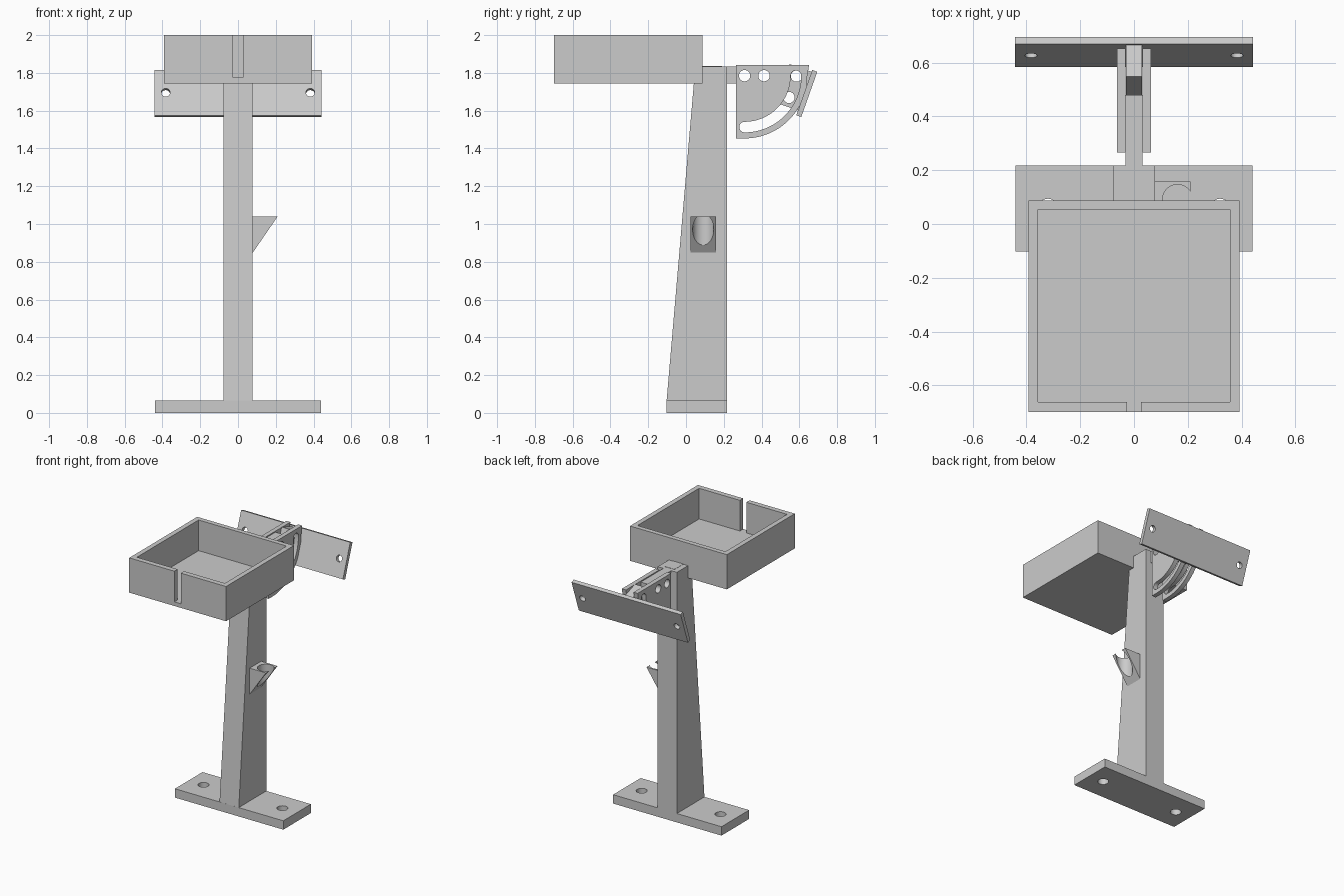
import bpy
import bmesh
from math import sin, cos, radians
from mathutils import Matrix, Vector

if "Cube" in bpy.data.objects:
    bpy.data.objects.remove(bpy.data.objects["Cube"], do_unlink=True)

grey = bpy.data.materials.new("plain grey")
grey.use_nodes = True
COLOUR = (0.6, 0.6, 0.6, 1)
grey.diffuse_color = COLOUR
grey.node_tree.nodes["Principled BSDF"].inputs["Base Color"].default_value = COLOUR


def finish(name, bm, frame=None):
    """Turn a bmesh into a named object, optionally placed by a matrix."""
    bmesh.ops.recalc_face_normals(bm, faces=bm.faces)
    if frame:
        bm.transform(frame)
    mesh = bpy.data.meshes.new(name)
    bm.to_mesh(mesh)
    bm.free()
    mesh.materials.append(grey)
    obj = bpy.data.objects.new(name, mesh)
    bpy.context.collection.objects.link(obj)
    return obj


def block(name, low, high, frame=None):
    low, high = Vector(low), Vector(high)
    bm = bmesh.new()
    bmesh.ops.create_cube(bm, size=1)
    bm.transform(Matrix.Translation((low + high) / 2) @ Matrix.Diagonal((*(high - low), 1)))
    return finish(name, bm, frame)


def prism(name, profile, x0, x1):
    """Extrude a (y, z) profile from x0 to x1."""
    bm = bmesh.new()
    face = bm.faces.new([bm.verts.new((x0, y, z)) for y, z in profile])
    out = bmesh.ops.extrude_face_region(bm, geom=[face])
    moved = [v for v in out["geom"] if isinstance(v, bmesh.types.BMVert)]
    bmesh.ops.translate(bm, verts=moved, vec=(x1 - x0, 0, 0))
    return finish(name, bm)


def rod(centre, radius, axis, frame=None, length=0.5):
    turn = {"X": Matrix.Rotation(radians(90), 4, "Y"),
            "Y": Matrix.Rotation(radians(90), 4, "X"),
            "Z": Matrix()}[axis]
    bm = bmesh.new()
    bmesh.ops.create_cone(bm, cap_ends=True, segments=48, radius1=radius,
                          radius2=radius, depth=length)
    bm.transform(Matrix.Translation(centre) @ turn)
    return finish("hole_cutter", bm, frame)


def activate(obj):
    bpy.ops.object.select_all(action="DESELECT")
    obj.select_set(True)
    bpy.context.view_layer.objects.active = obj


def cut(obj, *cutters):
    """Subtract the cutters, then discard them."""
    for cutter in cutters:
        cutter.hide_render = True
        activate(obj)
        mod = obj.modifiers.new("cut", "BOOLEAN")
        mod.operation = "DIFFERENCE"
        mod.solver = "EXACT"
        mod.object = cutter
        bpy.ops.object.modifier_apply(modifier=mod.name)
        bpy.data.objects.remove(cutter, do_unlink=True)
    activate(obj)
    bpy.ops.object.shade_smooth_by_angle(angle=radians(25))


def arc(centre, radius, start, end, steps=24):
    angles = [radians(start + (end - start) * i / steps) for i in range(steps + 1)]
    return [(centre[0] + radius * cos(a), centre[1] + radius * sin(a)) for a in angles]


# Foot plate with two screw holes
base = block("base_plate", (-0.44, -0.103, 0), (0.44, 0.217, 0.065))
cut(base, *[rod((s * 0.32, 0.057, 0), 0.037, "Z") for s in (-1, 1)])

# Tapered column with a raised rear top
prism("column", [(-0.103, 0.06), (0.217, 0.06), (0.217, 1.835), (0.087, 1.835),
                 (0.087, 1.75), (0.042, 1.75)], -0.078, 0.078)

# Open tray with a slot in its front wall, and its joining tab
tray = block("tray", (-0.393, -0.7, 1.745), (0.393, 0.088, 2))
cut(tray, block("tray_cutter", (-0.357, -0.662, 1.775), (0.357, 0.053, 2.1)),
    block("slot_cutter", (-0.026, -0.8, 1.775), (0.026, -0.6, 2.1)))
block("tray_tab", (-0.04, 0.08, 1.76), (0.04, 0.19, 1.837))

# Wedge holder on the side of the column, bored from top to bottom
bm = bmesh.new()
wedge = [bm.verts.new((x, 0.024, z)) for x, z in ((0.076, 0.845), (0.21, 1.04), (0.076, 1.04))]
out = bmesh.ops.extrude_face_region(bm, geom=[bm.faces.new(wedge)])
bmesh.ops.translate(bm, vec=(0, 0.134, 0),
                    verts=[v for v in out["geom"] if isinstance(v, bmesh.types.BMVert)])
holder = finish("side_holder", bm)
cut(holder, rod((0.162, 0.091, 0.95), 0.056, "Z"))

# Arm reaching back from the column
PIVOT = (0.31, 1.785)
pivot_holes = (PIVOT[0], PIVOT[0] + 0.103)
arm = block("rear_arm", (-0.031, 0.2, 1.745), (0.031, 0.48, 1.835))
cut(arm, *[rod((0, y, PIVOT[1]), 0.03, "X") for y in pivot_holes])

# Pair of quadrant plates with a curved adjustment slot
quadrant = [(0.265, 1.843), (0.265, 1.453)] + arc(PIVOT, 0.332, -90, 0) + [(0.652, 1.843)]
slot = (arc(PIVOT, 0.3, -90, 0) + arc((PIVOT[0] + 0.272, PIVOT[1]), 0.028, 0, 180, 12)
        + arc(PIVOT, 0.244, 0, -90)
        + arc((PIVOT[0], PIVOT[1] - 0.272), 0.028, 90, 270, 12)[1:-1])
for side, s in (("left", 1), ("right", -1)):
    plate = prism("quadrant_plate_" + side, quadrant, s * 0.031, s * 0.064)
    cut(plate, prism("slot_cutter", slot, -0.2, 0.2),
        *[rod((0, y, PIVOT[1]), 0.03, "X") for y in pivot_holes])

# Tilted mounting panel and the tongue that carries it between the plates
tilt = Matrix.Translation((0, *PIVOT)) @ Matrix.Rotation(radians(-19.5), 4, "X")
panel = block("mounting_panel", (-0.443, 0.328, -0.106), (0.443, 0.356, 0.148), tilt)
cut(panel, *[rod((s * 0.383, 0.34, 0.022), 0.023, "Y", tilt) for s in (-1, 1)])
tongue = block("panel_tongue", (-0.03, 0.205, -0.079), (0.03, 0.33, 0.138), tilt)
cut(tongue, *[rod((0, 0.26, a), 0.03, "X", tilt) for a in (-0.03, 0.09)])
